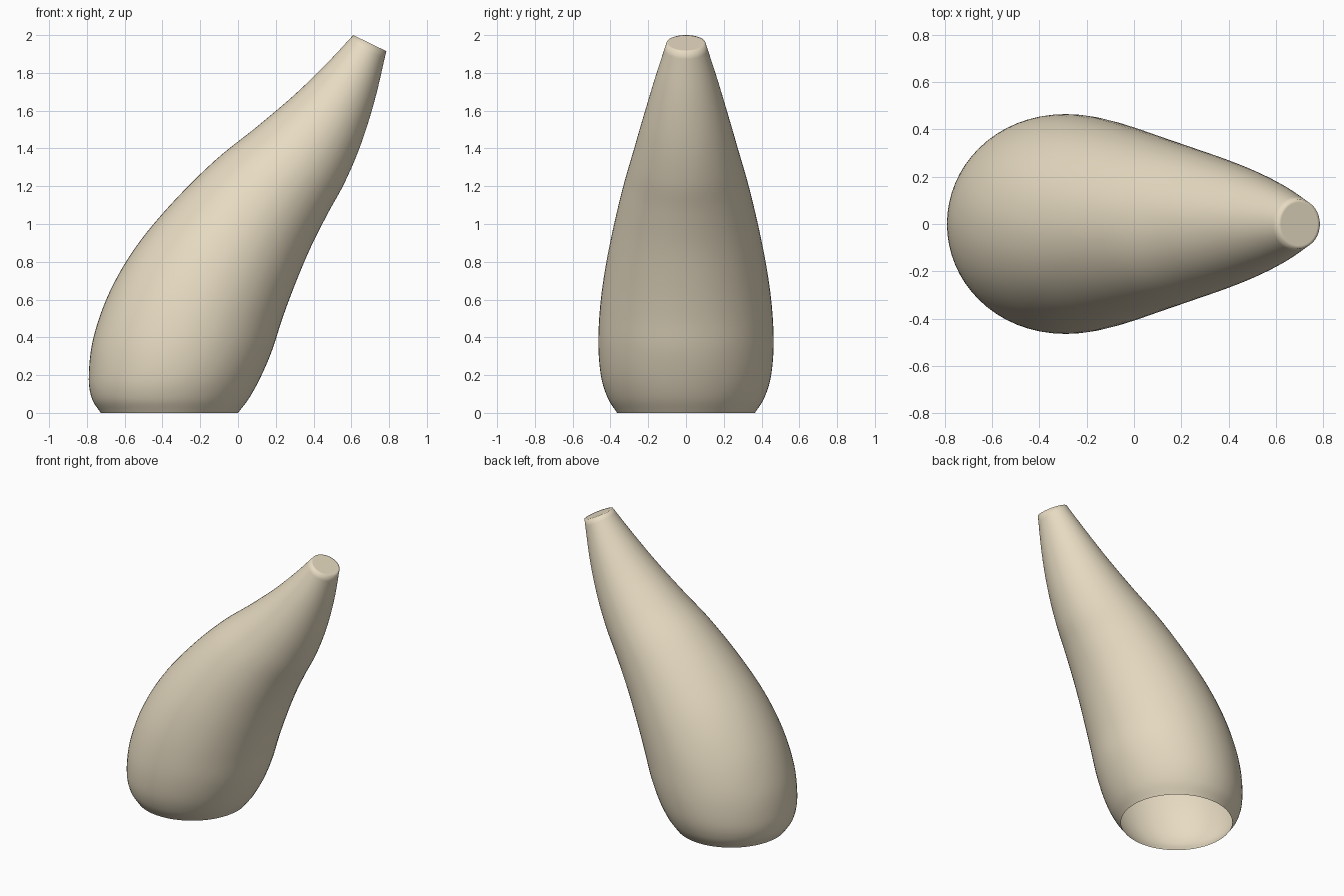
import bpy, bmesh, math

if "Cube" in bpy.data.objects:
    bpy.data.objects.remove(bpy.data.objects["Cube"])

# Cross-sections: left x, left z, right x, right z, half depth in y
SECTIONS = [
    (-.727, 0, 0, 0, .365), (-.775, .08, .06, .08, .415), (-.79, .20, .12, .19, .450),
    (-.765, .40, .18, .33, .464), (-.68, .64, .235, .50, .454), (-.54, .88, .302, .68, .425),
    (-.35, 1.11, .382, .87, .382), (-.12, 1.338, .475, 1.055, .331),
    (.10, 1.515, .565, 1.22, .281), (.30, 1.685, .65, 1.42, .227),
    (.47, 1.85, .725, 1.66, .167), (.61, 2.0, .785, 1.915, .103),
]
SIDES, STEPS = 64, 6


def spline(a, b, c, d, t):
    return tuple(0.5 * (2*q + (r - p)*t + (2*p - 5*q + 4*r - s)*t*t + (3*q - p - 3*r + s)*t**3)
                 for p, q, r, s in zip(a, b, c, d))


def extend(a, b):
    return tuple(2*p - q for p, q in zip(a, b))


# Smoothly interpolated sections
pts = [extend(SECTIONS[0], SECTIONS[1])] + SECTIONS + [extend(SECTIONS[-1], SECTIONS[-2])]
rows = [spline(*pts[i:i + 4], k / STEPS) for i in range(len(SECTIONS) - 1) for k in range(STEPS)]
rows.append(SECTIONS[-1])

# Leaning tapered body: open at the base, closed at the tip
bm = bmesh.new()
rings = []
for lx, lz, rx, rz, ry in rows:
    ring = []
    for j in range(SIDES):
        a = 2 * math.pi * j / SIDES
        u = (1 + math.cos(a)) / 2
        ring.append(bm.verts.new((lx + (rx - lx)*u, ry * math.sin(a), lz + (rz - lz)*u)))
    rings.append(ring)
for lo, hi in zip(rings, rings[1:]):
    for j in range(SIDES):
        k = (j + 1) % SIDES
        bm.faces.new((lo[k], lo[j], hi[j], hi[k]))

# Tip cap with a narrow softly shaded rim
tip = bm.faces.new(rings[-1])
bmesh.ops.recalc_face_normals(bm, faces=bm.faces)
bmesh.ops.inset_region(bm, faces=[tip], thickness=.012)
if sum(f.normal.dot(f.calc_center_median() - rings[0][0].co) for f in [tip]) < 0:
    bmesh.ops.reverse_faces(bm, faces=bm.faces)

mesh = bpy.data.meshes.new("tapered_body")
bm.to_mesh(mesh)
bm.free()
body = bpy.data.objects.new("tapered_body", mesh)
bpy.context.collection.objects.link(body)

# Beige finish
beige = bpy.data.materials.new("beige")
beige.diffuse_color = (.8, .71, .54, 1)
beige.use_nodes = True
beige.node_tree.nodes["Principled BSDF"].inputs["Base Color"].default_value = beige.diffuse_color
mesh.materials.append(beige)

bpy.context.view_layer.objects.active = body
body.select_set(True)
bpy.ops.object.shade_smooth()
